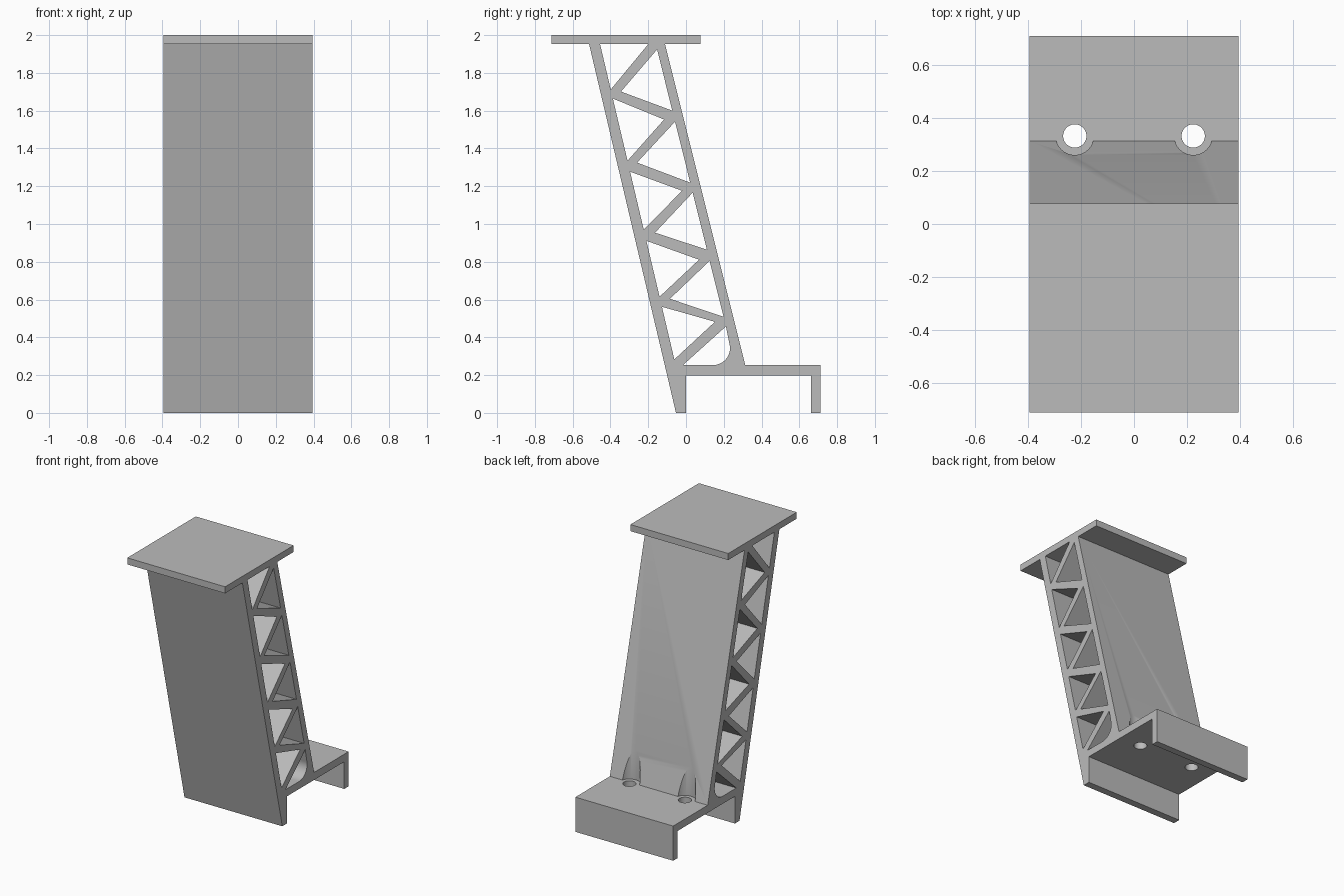
import bpy, bmesh
from math import sin, cos, radians
from mathutils import Vector

cube = bpy.data.objects.get("Cube")
if cube:
    bpy.data.objects.remove(cube, do_unlink=True)

HALF = 0.395          # half width of the extrusion
DECK = 0.253          # top of the foot deck
UNDER = 1.952         # underside of the top plate

grey = bpy.data.materials.new("plain grey")
grey.use_nodes = True
colour = (0.5, 0.5, 0.5, 1)
grey.diffuse_color = colour
grey.node_tree.nodes["Principled BSDF"].inputs["Base Color"].default_value = colour


def front_inner(z):
    """Inner edge of the leaning front wall, as (y, z)."""
    return (-0.455 - 0.2356 * (z - UNDER), z)


def back_inner(z):
    """Inner edge of the leaning back wall, as (y, z)."""
    return (-0.153 - 0.2486 * (z - 1.924), z)


# Side outline: top plate, leaning walls, foot deck and rear flange
outline = [(-0.053, 0), (0, 0), (0, 0.198), (0.661, 0.198), (0.661, 0),
           (0.712, 0), (0.712, DECK), (0.314, DECK), (-0.111, UNDER),
           (0.077, UNDER), (0.077, 2), (-0.713, 2), (-0.713, UNDER),
           (-0.513, UNDER)]

# Triangular openings: upper z, lower z on the wall, then the opposite tip
front_cells = [(UNDER, 1.712, (-0.2, UNDER)), (1.664, 1.335, (-0.116, 1.553)),
               (1.277, 0.97, (-0.021, 1.176)), (0.911, 0.615, (0.069, 0.811)),
               (0.562, 0.283, (0.153, 0.482))]
back_cells = [(1.924, 1.6, (-0.344, 1.701)), (1.542, 1.219, (-0.259, 1.325)),
              (1.166, 0.864, (-0.164, 0.954)), (0.805, 0.509, (-0.085, 0.604))]
openings = [[front_inner(a), front_inner(b), tip] for a, b, tip in front_cells]
openings += [[back_inner(a), back_inner(b), tip] for a, b, tip in back_cells]

# Bottom opening with a rounded rear corner
fillet = [(0.143 + 0.09 * cos(radians(a)), 0.343 + 0.09 * sin(radians(a)))
          for a in range(-90, 16, 7)]
openings.append([(-0.016, DECK)] + fillet + [back_inner(0.458)])


def finish(bm, name):
    mesh = bpy.data.meshes.new(name)
    bm.to_mesh(mesh)
    bm.free()
    mesh.materials.append(grey)
    obj = bpy.data.objects.new(name, mesh)
    bpy.context.collection.objects.link(obj)
    return obj


def extrude_profile(name, loops):
    """Fill the outline with its openings and extrude it across the width."""
    bm = bmesh.new()
    edges = []
    for loop in loops:
        verts = [bm.verts.new((-HALF, y, z)) for y, z in loop]
        edges += [bm.edges.new((v, verts[i - 1])) for i, v in enumerate(verts)]
    bmesh.ops.triangle_fill(bm, edges=edges, use_beauty=True,
                            use_dissolve=False, normal=Vector((1, 0, 0)))
    side = bmesh.ops.extrude_face_region(bm, geom=bm.faces[:])
    moved = [g for g in side["geom"] if isinstance(g, bmesh.types.BMVert)]
    bmesh.ops.translate(bm, verts=moved, vec=(2 * HALF, 0, 0))
    bmesh.ops.recalc_face_normals(bm, faces=bm.faces[:])
    return finish(bm, name)


def upright_cutter(name, x, radius, low, high):
    bm = bmesh.new()
    bmesh.ops.create_cone(bm, cap_ends=True, segments=48, radius1=radius,
                          radius2=radius, depth=high - low)
    bmesh.ops.translate(bm, verts=bm.verts[:], vec=(x, 0.333, (low + high) / 2))
    return finish(bm, name)


stand = extrude_profile("truss_stand", [outline] + openings)

# Two screw holes through the deck, each with a driver channel in the back wall
for label, x in (("right", -0.224), ("left", 0.224)):
    for part, radius, low, high in (("hole", 0.044, 0.1, 0.4),
                                    ("channel", 0.072, DECK, 0.9)):
        cutter = upright_cutter(f"{label}_{part}_cutter", x, radius, low, high)
        cut = stand.modifiers.new(f"{label}_{part}", "BOOLEAN")
        cut.operation = "DIFFERENCE"
        cut.solver = "EXACT"
        cut.object = cutter
        cutter.hide_render = True
        cutter.hide_set(True)

# Apply the cuts, drop the cutters and smooth only the rounded surfaces
bpy.context.view_layer.objects.active = stand
stand.select_set(True)
for cut in list(stand.modifiers):
    cutter = cut.object
    bpy.ops.object.modifier_apply(modifier=cut.name)
    bpy.data.objects.remove(cutter, do_unlink=True)
bpy.ops.object.shade_smooth_by_angle(angle=radians(25))
